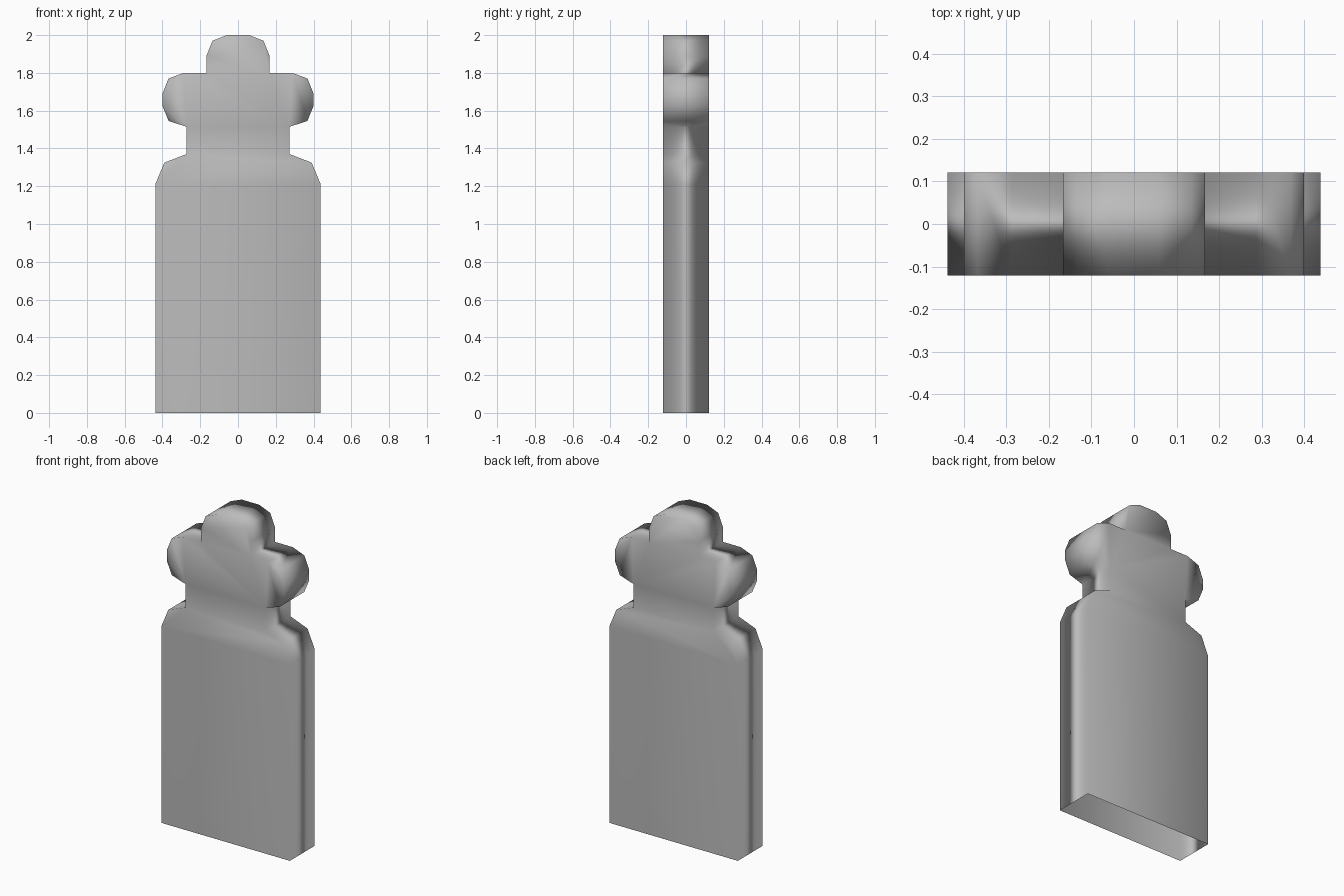
import bpy
import bmesh

cube = bpy.data.objects.get("Cube")
if cube:
    bpy.data.objects.remove(cube, do_unlink=True)

DEPTH = 0.242

# Right half of the outline, from the base up to the crown
half = [(0.438, 0), (0.438, 1.21), (0.39, 1.325), (0.273, 1.37),
        (0.273, 1.515), (0.367, 1.545), (0.40, 1.625), (0.40, 1.69),
        (0.368, 1.77), (0.288, 1.80), (0.167, 1.80), (0.167, 1.89),
        (0.135, 1.97), (0.06, 2.0)]
outline = half + [(-x, z) for x, z in reversed(half)]
count = len(outline)


def mirror(i):
    return count - 1 - i


# Lines dividing each large face into body, shoulders, neck, ears and head
cuts = [(1, mirror(1)), (3, mirror(3)), (4, mirror(4)), (10, mirror(10)),
        (4, 9), (mirror(4), mirror(9))]

bm = bmesh.new()
front = [bm.verts.new((x, -DEPTH / 2, z)) for x, z in outline]
back = [bm.verts.new((x, DEPTH / 2, z)) for x, z in outline]
for ring in (front, back):
    bm.faces.new(ring)
    for a, b in cuts:
        shared = set(ring[a].link_faces) & set(ring[b].link_faces)
        bmesh.utils.face_split(shared.pop(), ring[a], ring[b])

# Rim around the outline, leaving the base open
for i in range(count - 1):
    bm.faces.new((front[i], back[i], back[i + 1], front[i + 1]))
bmesh.ops.recalc_face_normals(bm, faces=bm.faces)

mesh = bpy.data.meshes.new("figure_shell")
bm.to_mesh(mesh)
bm.free()
for poly in mesh.polygons:
    poly.use_smooth = True

shell = bpy.data.objects.new("figure_shell", mesh)
bpy.context.collection.objects.link(shell)

# Large faces dominate the soft shading
weighted = shell.modifiers.new("soft_shading", 'WEIGHTED_NORMAL')
weighted.mode = 'FACE_AREA'

# Plain grey
grey = bpy.data.materials.new("plain_grey")
grey.use_nodes = True
colour = (0.5, 0.5, 0.5, 1)
grey.diffuse_color = colour
grey.node_tree.nodes["Principled BSDF"].inputs["Base Color"].default_value = colour
mesh.materials.append(grey)
